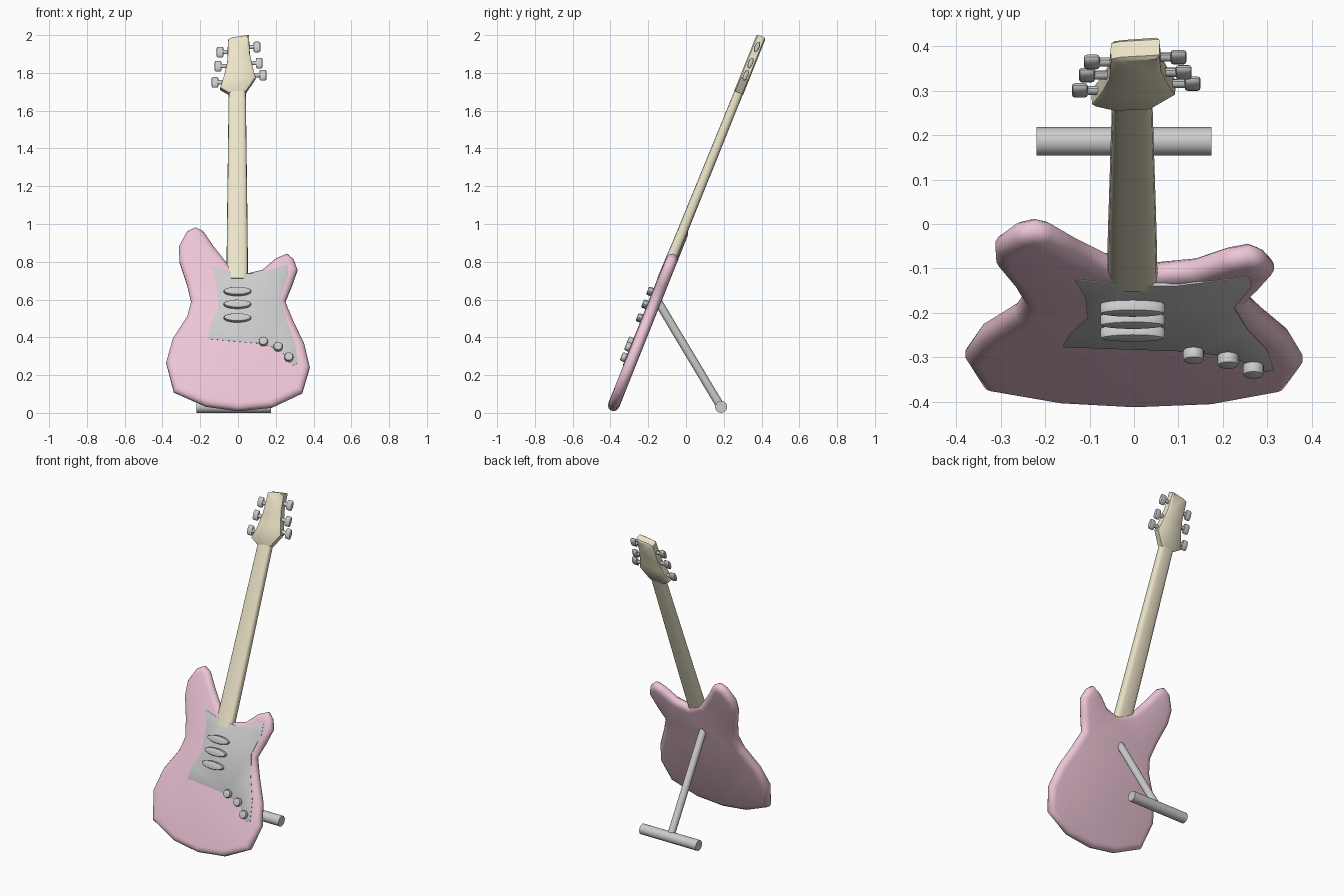
import bpy, bmesh, math
from mathutils import Matrix, Vector

if "Cube" in bpy.data.objects:
    bpy.data.objects.remove(bpy.data.objects["Cube"])

# Leaning guitar frame: local x = across, y = along the neck, z = out of the front face
T = math.atan(0.4)
FRAME = Matrix.Translation((0, -0.387, 0.03)) @ Matrix.Rotation(math.pi / 2 - T, 4, 'X')


def loc(x, z, w=0.0):
    """Front-view position (x, z) at height w above the guitar's mid plane."""
    return Vector((x, (z - 0.03 - w * math.sin(T)) / math.cos(T), w))


def material(name, rgb):
    m = bpy.data.materials.new(name)
    m.diffuse_color = (*rgb, 1)
    m.use_nodes = True
    m.node_tree.nodes["Principled BSDF"].inputs["Base Color"].default_value = m.diffuse_color
    return m


PINK = material("pink_paint", (0.85, 0.56, 0.68))
WOOD = material("pale_wood", (0.84, 0.78, 0.58))


def finish(bm, name, mat=None, matrix=FRAME, angle=40):
    bmesh.ops.recalc_face_normals(bm, faces=bm.faces)
    me = bpy.data.meshes.new(name)
    bm.to_mesh(me)
    bm.free()
    me.transform(matrix)
    ob = bpy.data.objects.new(name, me)
    bpy.context.collection.objects.link(ob)
    if mat:
        me.materials.append(mat)
    bpy.ops.object.select_all(action='DESELECT')
    ob.select_set(True)
    bpy.context.view_layer.objects.active = ob
    bpy.ops.object.shade_smooth_by_angle(angle=math.radians(angle))
    return ob


def loft(name, rings, mat=None, angle=40):
    bm = bmesh.new()
    rows = [[bm.verts.new(p) for p in r] for r in rings]
    n = len(rows[0])
    for a, b in zip(rows, rows[1:]):
        for i in range(n):
            bm.faces.new((a[i], a[(i + 1) % n], b[(i + 1) % n], b[i]))
    caps = [bm.faces.new(rows[0][::-1]), bm.faces.new(rows[-1])]
    bmesh.ops.triangulate(bm, faces=caps)
    return finish(bm, name, mat, angle=angle)


def inset(pts, d):
    """Move a clockwise outline inward by d."""
    out = []
    for i, p in enumerate(pts):
        a = (p - pts[i - 1]).normalized()
        b = (pts[(i + 1) % len(pts)] - p).normalized()
        t = (a + b).normalized()
        out.append(p + Vector((t.y, -t.x, 0)) * d)
    return out


def slab(name, outline, steps, mat=None, angle=40):
    """Outline with a rounded edge; steps are (inset, height) pairs."""
    base = [loc(x, z) for x, z in outline]
    return loft(name, [[p + Vector((0, 0, w)) for p in inset(base, d)] for d, w in steps], mat, angle)


def disc(name, centre, axis, scale, bevel, segs=16):
    """Rounded elliptical cylinder; scale gives its three full sizes."""
    bm = bmesh.new()
    bmesh.ops.create_cone(bm, cap_ends=True, segments=segs, radius1=0.5, radius2=0.5, depth=1)
    turn = Matrix.Rotation(math.pi / 2, 4, 'Y') if axis == 'X' else Matrix()
    bmesh.ops.transform(bm, matrix=Matrix.Diagonal((*scale, 1)) @ turn, verts=bm.verts)
    rim = [e for e in bm.edges if any(len(f.verts) > 4 for f in e.link_faces)]
    if bevel:
        bmesh.ops.bevel(bm, geom=rim, offset=bevel, segments=2, affect='EDGES', profile=0.5)
    bmesh.ops.translate(bm, vec=centre, verts=bm.verts)
    return finish(bm, name)


def rod(name, a, b, r):
    a, b = Vector(a), Vector(b)
    bm = bmesh.new()
    bmesh.ops.create_cone(bm, cap_ends=True, segments=20, radius1=r, radius2=r, depth=(b - a).length)
    m = Matrix.Translation((a + b) / 2) @ (b - a).to_track_quat('Z', 'Y').to_matrix().to_4x4()
    return finish(bm, name, None, m)


# Body, clockwise seen from the front
body = [(0, 0.012), (-0.17, 0.035), (-0.34, 0.11), (-0.38, 0.265), (-0.345, 0.39), (-0.268, 0.51),
        (-0.248, 0.587), (-0.27, 0.68), (-0.31, 0.80), (-0.312, 0.88), (-0.27, 0.957), (-0.225, 0.98),
        (-0.185, 0.96), (-0.13, 0.88), (-0.055, 0.785), (0.05, 0.735), (0.13, 0.755), (0.20, 0.815),
        (0.26, 0.84), (0.295, 0.81), (0.315, 0.755), (0.285, 0.67), (0.25, 0.587), (0.29, 0.49),
        (0.35, 0.365), (0.38, 0.24), (0.34, 0.105), (0.18, 0.03)]
half = [(0.0, 0.008), (0.007, 0.02), (0.02, 0.028), (0.036, 0.031)]
slab("body", body, [(d, -w) for d, w in half[::-1]] + half, PINK, 60)

# Pick guard
guard = [(-0.16, 0.38), (-0.145, 0.45), (-0.105, 0.54), (-0.11, 0.66), (-0.135, 0.76), (0.0, 0.725),
         (0.10, 0.725), (0.26, 0.775), (0.265, 0.72), (0.225, 0.60), (0.255, 0.48), (0.30, 0.36),
         (0.315, 0.25), (0.29, 0.24), (0.22, 0.325), (0.12, 0.355)]
slab("pick_guard", guard, [(0, 0.026), (0, 0.0325), (0.003, 0.034)])


# Neck
def neck_ring(z, rx, rw, w0):
    ring = []
    for i in range(16):
        a = 2 * math.pi * i / 16
        c, s = math.cos(a), math.sin(a)
        p = loc(-0.004, z)
        ring.append(p + Vector((math.copysign(abs(c) ** 0.6, c) * rx,
                                0, w0 + math.copysign(abs(s) ** 0.6, s) * rw)))
    return ring


loft("neck", [neck_ring(0.70, 0.057, 0.029, 0.007), neck_ring(0.95, 0.055, 0.027, 0.004),
              neck_ring(1.73, 0.045, 0.024, 0.0)], WOOD)

# Headstock
head = [(-0.045, 1.685), (-0.096, 1.715), (-0.072, 1.79), (-0.057, 1.86), (-0.053, 1.972),
        (-0.03, 1.983), (0.058, 1.995), (0.063, 1.90), (0.078, 1.83), (0.094, 1.77), (0.042, 1.695)]
slab("headstock", head, [(0.012, -0.026), (0.002, -0.019), (0, 0), (0.002, 0.019), (0.012, 0.026)], WOOD)

# Tuning pegs
pegs = [(-0.095, 1.91), (-0.106, 1.836), (-0.122, 1.75), (0.10, 1.937), (0.112, 1.852), (0.132, 1.788)]
for i, (x, z) in enumerate(pegs):
    disc(f"peg_knob_{i + 1}", loc(x, z), 'X', (0.036, 0.06, 0.026), 0.007)
    inner = math.copysign(0.03, x)
    disc(f"peg_shaft_{i + 1}", loc((x + inner) / 2, z), 'X', (abs(x - inner), 0.024, 0.02), 0, 10)

# Pickups
for i, z in enumerate((0.643, 0.575, 0.503)):
    disc(f"pickup_{i + 1}", loc(-0.003, z, 0.044), 'Z', (0.145, 0.046, 0.03), 0.007, 24)

# Control knobs
for i, (x, z) in enumerate(((0.134, 0.378), (0.212, 0.35), (0.269, 0.295))):
    disc(f"control_knob_{i + 1}", loc(x, z, 0.044), 'Z', (0.048, 0.048, 0.03), 0.007)

# Stand
rod("stand_leg", (-0.02, -0.155, 0.6), (-0.02, 0.18, 0.04), 0.022)
rod("stand_foot", (-0.22, 0.186, 0.032), (0.175, 0.186, 0.032), 0.032)
